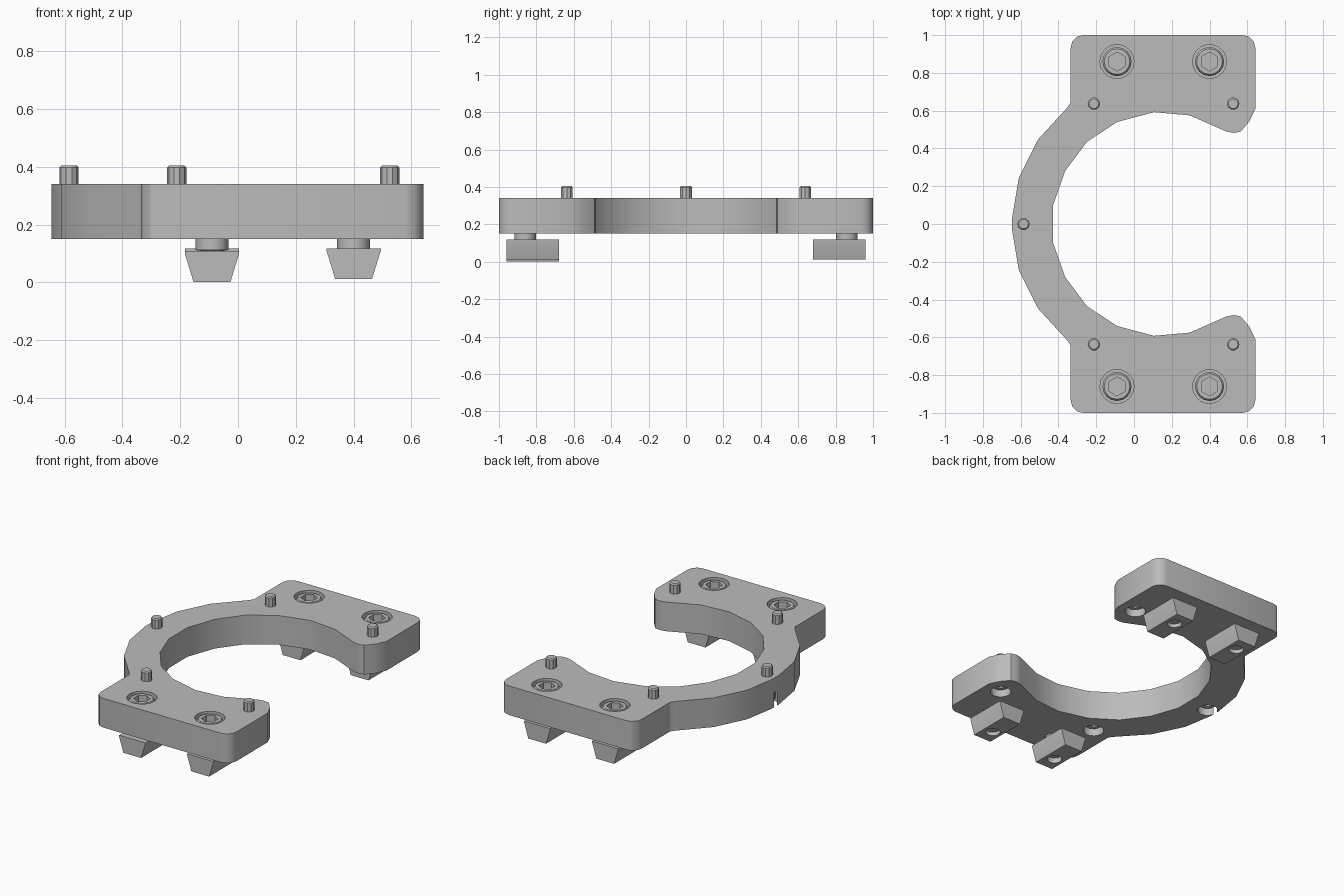
import bpy, bmesh, math

if "Cube" in bpy.data.objects:
    bpy.data.objects.remove(bpy.data.objects["Cube"])

grey = bpy.data.materials.new("plain grey")
grey.use_nodes = True
grey.diffuse_color = (0.5, 0.5, 0.5, 1)
grey.node_tree.nodes["Principled BSDF"].inputs["Base Color"].default_value = (0.5, 0.5, 0.5, 1)

BOTTOM, TOP = 0.15, 0.34


def make(name, bm):
    bmesh.ops.recalc_face_normals(bm, faces=bm.faces)
    mesh = bpy.data.meshes.new(name)
    bm.to_mesh(mesh)
    bm.free()
    mesh.materials.append(grey)
    obj = bpy.data.objects.new(name, mesh)
    bpy.context.collection.objects.link(obj)
    return obj


def add_stack(bm, x, y, rings, sides, turn=0.0):
    """Closed turned solid through (radius, z) rings, listed upward."""
    loops = []
    for r, z in rings:
        angles = [turn + 2 * math.pi * i / sides for i in range(sides)]
        loops.append([bm.verts.new((x + r * math.cos(a), y + r * math.sin(a), z)) for a in angles])
    for low, high in zip(loops, loops[1:]):
        for i in range(sides):
            j = (i + 1) % sides
            bm.faces.new((low[i], low[j], high[j], high[i]))
    bm.faces.new(loops[0][::-1])
    bm.faces.new(loops[-1])


def stack(name, x, y, rings, sides, turn=0.0):
    bm = bmesh.new()
    add_stack(bm, x, y, rings, sides, turn)
    return make(name, bm)


def prism(name, points, axis_shift, to_3d):
    bm = bmesh.new()
    face = bm.faces.new([bm.verts.new(to_3d(*p)) for p in points])
    moved = bmesh.ops.extrude_face_region(bm, geom=[face])["geom"]
    bmesh.ops.translate(bm, vec=axis_shift, verts=[v for v in moved if isinstance(v, bmesh.types.BMVert)])
    return make(name, bm)


def cut(obj, cutter):
    mod = obj.modifiers.new("cut", "BOOLEAN")
    mod.operation = "DIFFERENCE"
    mod.solver = "EXACT"
    mod.object = cutter
    bpy.context.view_layer.objects.active = obj
    bpy.ops.object.modifier_apply(modifier=mod.name)
    bpy.data.objects.remove(cutter)


def smooth(obj):
    bpy.ops.object.select_all(action="DESELECT")
    obj.select_set(True)
    bpy.context.view_layer.objects.active = obj
    bpy.ops.object.shade_smooth_by_angle(angle=math.radians(30))


def corner(cx, cy, r, start):
    return [(cx + r * math.cos(math.radians(start + a)), cy + r * math.sin(math.radians(start + a)))
            for a in (0, 30, 60, 90)]


# Half outline of the clamp, from inner arc around the pad to the outer arc
half = [(-0.43, 0.095), (-0.365, 0.28), (-0.25, 0.434), (-0.09, 0.54), (0.106, 0.592),
        (0.296, 0.575), (0.49, 0.489), (0.53, 0.482), (0.566, 0.49), (0.612, 0.545), (0.642, 0.61)]
half += corner(0.577, 0.935, 0.065, 0) + corner(-0.27, 0.935, 0.065, 90)
half += [(-0.335, 0.645), (-0.35, 0.62), (-0.51, 0.445), (-0.61, 0.243), (-0.645, 0.035)]
outline = half + [(x, -y) for x, y in reversed(half)]
body = prism("clamp_body", outline, (0, 0, TOP - BOTTOM), lambda x, y: (x, y, BOTTOM))

bolts = [(x, y) for x in (-0.09, 0.4) for y in (-0.86, 0.86)]
pins = [(x, y) for x in (-0.212, 0.525) for y in (-0.637, 0.637)] + [(-0.585, 0)]

# Counterbores for the bolts above and for the pin screws below
for x, y in bolts:
    cut(body, stack("bolt_bore", x, y, [(0.062, 0.1), (0.062, 0.24), (0.09, 0.24), (0.09, 0.4)], 18))
for x, y in pins:
    cut(body, stack("pin_bore", x, y, [(0.063, 0.1), (0.063, 0.245)], 16))
smooth(body)

for i, (x, y) in enumerate(bolts):
    drop = 0.01 if (x < 0 and y < 0) else 0.0
    # Socket-head bolt
    bolt = stack("mounting_bolt_%d" % i, x, y,
                 [(0.042, 0.035), (0.042, 0.11), (0.057, 0.112), (0.057, 0.235), (0.077, 0.235),
                  (0.077, 0.322), (0.068, 0.334)], 16)
    cut(bolt, stack("hex_socket", x, y, [(0.05, 0.28), (0.05, 0.4)], 6, math.pi / 6))
    smooth(bolt)
    # Tapered slot nut under the body
    low, high = 0.012 - drop, 0.118 - drop
    side = [(0.064, low), (0.094, high - 0.008), (0.094, high)]
    profile = side + [(-u, z) for u, z in reversed(side)]
    start = 0.68 if y > 0 else -0.96
    nut = prism("slot_nut_%d" % i, profile, (0, 0.28, 0), lambda u, z: (x + u, start, z))
    cut(nut, stack("nut_hole", x, y, [(0.045, -0.1), (0.045, 0.2)], 16))
    smooth(nut)

# Screws standing up through the body as pins
for i, (x, y) in enumerate(pins):
    pin = stack("pin_screw_%d" % i, x, y,
                [(0.052, 0.192), (0.052, 0.243), (0.033, 0.243), (0.033, 0.398), (0.026, 0.405)], 10)
    cut(pin, stack("pin_socket", x, y, [(0.03, 0.1), (0.03, 0.22)], 6))
    smooth(pin)
